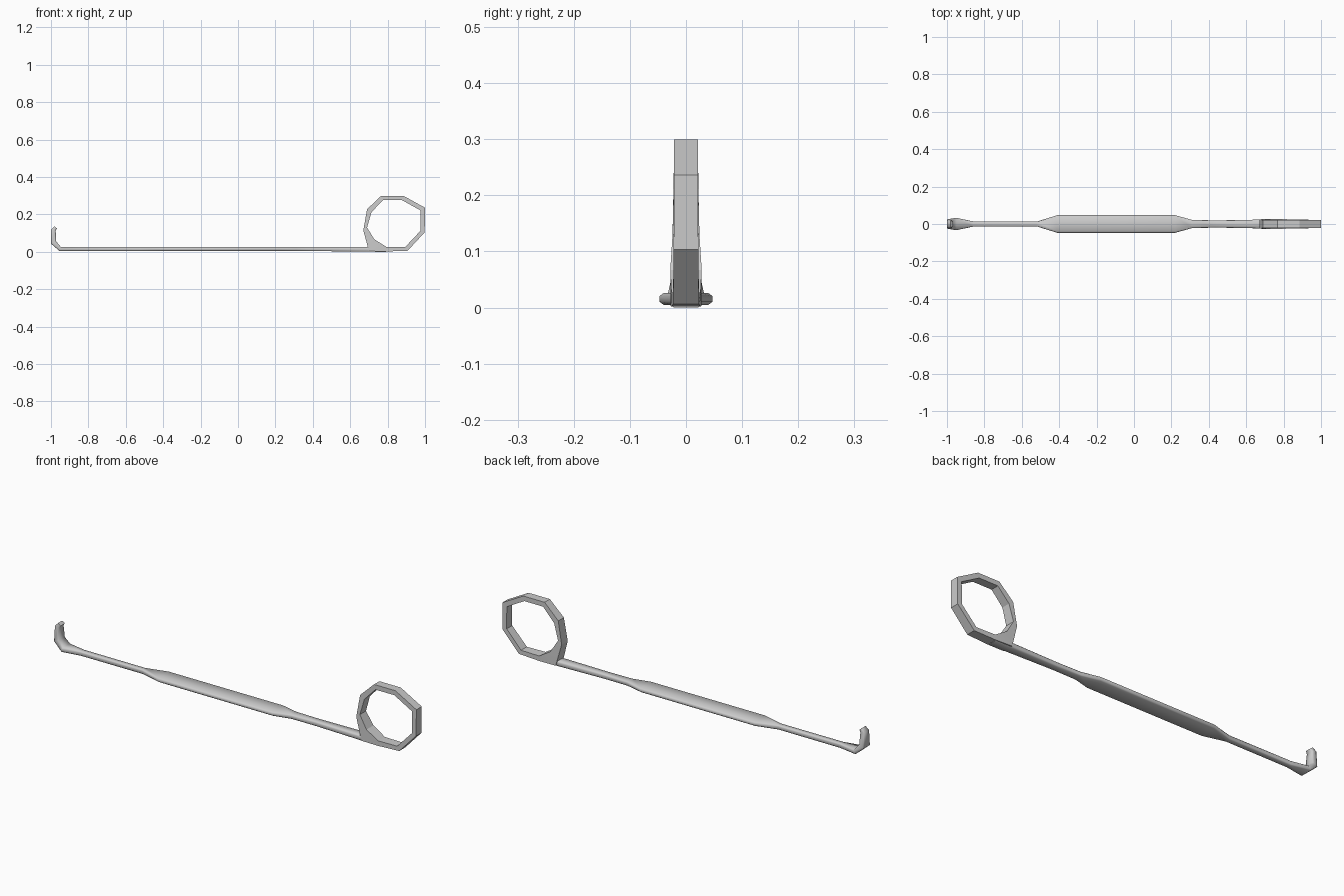
import bpy, bmesh

if "Cube" in bpy.data.objects:
    bpy.data.objects.remove(bpy.data.objects["Cube"])


def loft(name, sections, closed, angle):
    """Join equal-length rings of points into one skin; cap the ends if open."""
    bm = bmesh.new()
    rings = [[bm.verts.new(p) for p in s] for s in sections]
    pairs = list(zip(rings, rings[1:]))
    if closed:
        pairs.append((rings[-1], rings[0]))
    n = len(rings[0])
    for a, b in pairs:
        for i in range(n):
            j = (i + 1) % n
            bm.faces.new((a[i], a[j], b[j], b[i]))
    if not closed:
        bm.faces.new(rings[0])
        bm.faces.new(rings[-1][::-1])
    bmesh.ops.recalc_face_normals(bm, faces=bm.faces)
    mesh = bpy.data.meshes.new(name)
    bm.to_mesh(mesh)
    bm.free()
    obj = bpy.data.objects.new(name, mesh)
    bpy.context.collection.objects.link(obj)
    bpy.ops.object.select_all(action='DESELECT')
    obj.select_set(True)
    bpy.context.view_layer.objects.active = obj
    bpy.ops.object.shade_smooth_by_angle(angle=angle)
    return obj


def bar_section(xo, zo, xi, zi, w):
    """Chamfered bar section between an outer (lower) and inner (upper) point."""
    shape = [(-0.85, 0), (0.85, 0), (1, 0.25), (1, 0.75),
             (0.85, 1), (-0.85, 1), (-1, 0.75), (-1, 0.25)]
    return [(xo + (xi - xo) * t, w * s, zo + (zi - zo) * t) for s, t in shape]


# Hook at the left end, running into the flat handle bar
hook = [(-0.982, 0.137, -0.968, 0.126, 0.017),
        (-0.999, 0.120, -0.975, 0.114, 0.020),
        (-1.000, 0.044, -0.972, 0.056, 0.026),
        (-0.955, 0.005, -0.948, 0.027, 0.033)]
bar = [(-0.86, 0.005, 0.014), (-0.52, 0.005, 0.013), (-0.41, 0.005, 0.047),
       (0.22, 0.005, 0.047), (0.31, 0.005, 0.022), (0.44, 0.004, 0.019),
       (0.70, 0.001, 0.024), (0.79, 0.000, 0.026)]
sections = [bar_section(*h) for h in hook]
sections += [bar_section(x, z, x, 0.026, w) for x, z, w in bar]
loft("hooked_shaft", sections, False, 1.1)

# Faceted finger ring: outer x, z, inner x, z, half width
ring = [(0.700, 0.004, 0.729, 0.067, 0.028), (0.670, 0.115, 0.690, 0.130, 0.024),
        (0.690, 0.228, 0.713, 0.211, 0.022), (0.766, 0.300, 0.774, 0.276, 0.021),
        (0.884, 0.300, 0.878, 0.276, 0.021), (1.000, 0.236, 0.975, 0.222, 0.021),
        (0.998, 0.104, 0.975, 0.112, 0.022), (0.907, 0.006, 0.895, 0.027, 0.023),
        (0.790, 0.002, 0.793, 0.027, 0.026)]
loft("finger_ring", [[(xo, -w, zo), (xo, w, zo), (xi, w, zi), (xi, -w, zi)]
                     for xo, zo, xi, zi, w in ring], True, 0.3)
